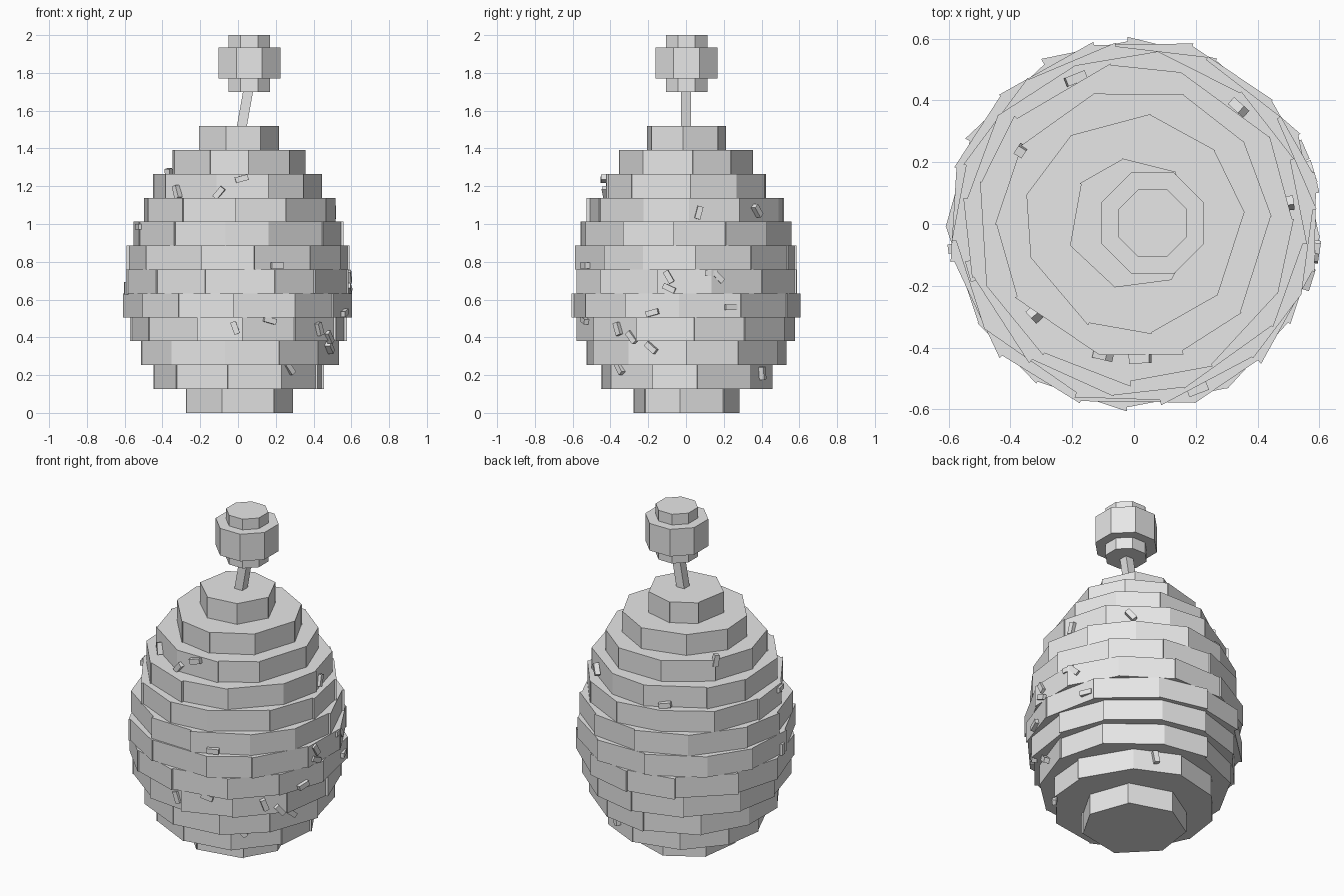
import bpy, bmesh, math, random
from mathutils import Vector, Matrix

if "Cube" in bpy.data.objects:
    bpy.data.objects.remove(bpy.data.objects["Cube"])

random.seed(4)
H = 1.518 / 12

grey = bpy.data.materials.new("plain grey")
grey.diffuse_color = (0.8, 0.8, 0.8, 1)
grey.use_nodes = True
grey.node_tree.nodes["Principled BSDF"].inputs["Base Color"].default_value = grey.diffuse_color


def finish(name, bm):
    bmesh.ops.recalc_face_normals(bm, faces=bm.faces)
    me = bpy.data.meshes.new(name)
    bm.to_mesh(me)
    bm.free()
    me.materials.append(grey)
    ob = bpy.data.objects.new(name, me)
    bpy.context.collection.objects.link(ob)
    return ob


def prism(bm, pts, z0, z1):
    lo = [bm.verts.new((x, y, z0)) for x, y in pts]
    hi = [bm.verts.new((x, y, z1)) for x, y in pts]
    bm.faces.new(lo[::-1])
    bm.faces.new(hi)
    n = len(pts)
    for i in range(n):
        j = (i + 1) % n
        bm.faces.new((lo[i], lo[j], hi[j], hi[i]))


def ring(n, r, phase, cx=0, cy=0):
    return [(cx + r * math.cos(math.radians(phase) + i * math.tau / n),
             cy + r * math.sin(math.radians(phase) + i * math.tau / n)) for i in range(n)]


def rough_ring(n, r, phase):
    # every flat side is turned a little, leaving small notches at the corners
    step = math.tau / n
    ang = [math.radians(phase) + (i + random.uniform(-.12, .12)) * step for i in range(n)]
    pts = []
    for i in range(n):
        a, b = ang[i], ang[(i + 1) % n]
        j = random.uniform(-.018, .018)
        pts.append((r * (1 + j) * math.cos(a), r * (1 + j) * math.sin(a)))
        pts.append((r * (1 - j) * math.cos(b), r * (1 - j) * math.sin(b)))
    return pts


# body: stacked slabs (sides, radius, turn)
layers = [(7, .288, -3), (10, .452, 10), (11, .53, 0), (12, .572, 5),
          (12, .602, 0), (12, .604, 15), (12, .584, 8), (12, .555, 20),
          (11, .517, 4), (10, .445, 0), (9, .356, 2), (7, .216, -5)]
bm = bmesh.new()
for i, (n, r, phase) in enumerate(layers):
    prism(bm, rough_ring(n, r, phase), i * H, (i + 1) * H)
finish("layered_body", bm)

# leaning square stem
bm = bmesh.new()
a, b = Vector((.012, 0, 1.47)), Vector((.06, 0, 1.74))
m = Matrix.Translation((a + b) / 2) @ (b - a).to_track_quat('Z', 'Y').to_matrix().to_4x4()
bmesh.ops.create_cube(bm, size=1, matrix=m @ Matrix.Diagonal((.052, .052, (b - a).length, 1)))
finish("stem", bm)

# octagonal ball on top
bm = bmesh.new()
for r, z0, z1 in ((.119, 1.70, 1.77), (.178, 1.77, 1.935), (.119, 1.935, 2.0)):
    prism(bm, ring(8, r, 22.5, .06, .003), z0, z1)
finish("top_ball", bm)

# sprinkles: x, y (direction only), height, roll in degrees
sprinkles = [(.02, -.44, 1.24, 15), (-.1, -.425, 1.165, 50), (-.33, -.3, 1.17, 110),
             (-.37, .24, 1.26, 80), (-.52, -.15, .985, 0), (-.59, -.08, .66, 90),
             (.21, -.545, .78, 0), (-.015, -.55, .45, 110), (.17, -.54, .49, -15),
             (.43, -.36, .445, 110), (.28, -.36, .235, 130), (.47, -.28, .40, 130),
             (.5, -.19, .345, 140), (.52, .07, 1.06, 75), (.58, -.09, .72, 120),
             (.59, -.09, .66, -25), (.57, .13, .74, 0), (.57, .17, .72, -45),
             (.57, -.18, .53, 15), (.55, .24, .56, 0),
             (.35, .39, 1.07, 130), (-.2, .5, 1.03, 10), (.18, .4, .21, 100)]
bm = bmesh.new()
for x, y, z, roll in sprinkles:
    r = layers[min(11, int(z / H))][1] * .98
    t = math.atan2(y, x)
    m = (Matrix.Translation((r * math.cos(t), r * math.sin(t), z))
         @ Matrix.Rotation(t + math.pi / 2, 4, 'Z')
         @ Matrix.Rotation(math.radians(roll), 4, 'Y').inverted()
         @ Matrix.Diagonal((.068, .03, .03, 1)))
    bmesh.ops.create_cube(bm, size=1, matrix=m)
finish("sprinkles", bm)
